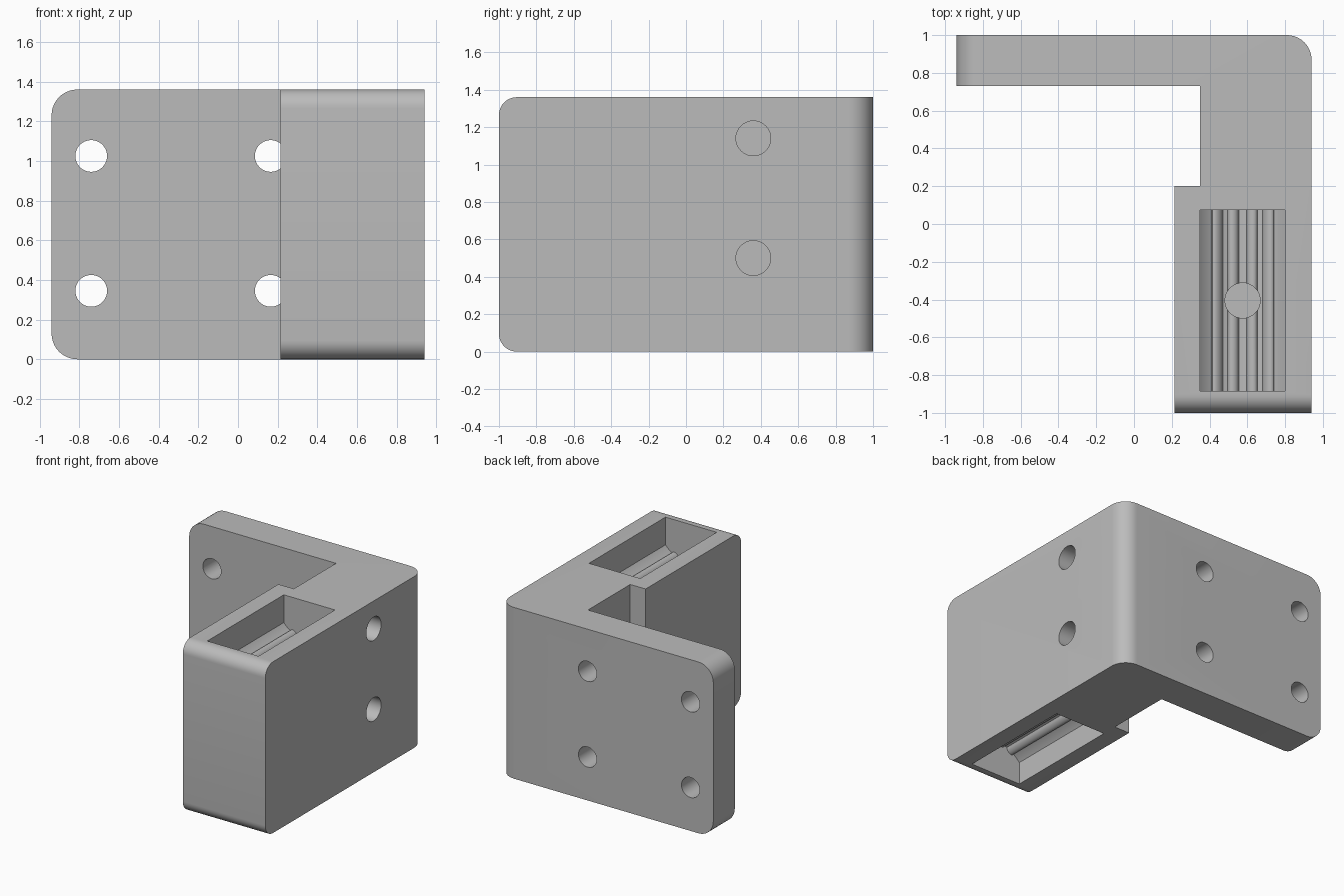
import bpy, bmesh, math
from mathutils import Matrix, Vector

cube = bpy.data.objects.get("Cube")
if cube:
    bpy.data.objects.remove(cube, do_unlink=True)

HEIGHT = 1.36

grey = bpy.data.materials.new("plain_grey")
grey.use_nodes = True
colour = (0.5, 0.5, 0.5, 1)
grey.diffuse_color = colour
grey.node_tree.nodes["Principled BSDF"].inputs["Base Color"].default_value = colour


def to_object(name, bm):
    bmesh.ops.recalc_face_normals(bm, faces=bm.faces)
    mesh = bpy.data.meshes.new(name)
    bm.to_mesh(mesh)
    bm.free()
    mesh.materials.append(grey)
    obj = bpy.data.objects.new(name, mesh)
    bpy.context.collection.objects.link(obj)
    return obj


def prism(points, direction):
    """Extrude a closed outline along a direction."""
    bm = bmesh.new()
    face = bm.faces.new([bm.verts.new(p) for p in points])
    made = bmesh.ops.extrude_face_region(bm, geom=[face])["geom"]
    verts = [v for v in made if isinstance(v, bmesh.types.BMVert)]
    bmesh.ops.translate(bm, verts=verts, vec=direction)
    return bm


def round_edges(bm, test, radius):
    edges = [e for e in bm.edges if test(*(v.co for v in e.verts))]
    bmesh.ops.bevel(bm, geom=edges, offset=radius, segments=10, profile=0.5, affect="EDGES")


def cut(target, bm):
    cutter = to_object("cutter", bm)
    cutter.hide_render = True
    mod = target.modifiers.new("cut", "BOOLEAN")
    mod.operation = "DIFFERENCE"
    mod.solver = "EXACT"
    mod.object = cutter
    bpy.context.view_layer.objects.active = target
    bpy.ops.object.modifier_apply(modifier=mod.name)
    bpy.data.objects.remove(cutter, do_unlink=True)


def bore(centre, axis, radius, depth):
    bm = bmesh.new()
    turn = Vector(axis).to_track_quat("Z", "Y").to_matrix().to_4x4()
    bmesh.ops.create_cone(bm, cap_ends=True, segments=40, radius1=radius, radius2=radius,
                          depth=depth, matrix=Matrix.Translation(centre) @ turn)
    return bm


# Angled body: back plate, arm and thick front block
plan = [(-0.94, 1), (-0.94, 0.73), (0.35, 0.73), (0.35, 0.2),
        (0.215, 0.2), (0.215, -1), (0.94, -1), (0.94, 1)]
bm = prism([(x, y, 0) for x, y in plan], (0, 0, HEIGHT))
round_edges(bm, lambda a, b: min(a.x, b.x) > 0.93 and min(a.y, b.y) > 0.99, 0.13)
round_edges(bm, lambda a, b: max(a.x, b.x) < -0.93 and abs(a.z - b.z) < 0.01, 0.13)
round_edges(bm, lambda a, b: max(a.y, b.y) < -0.99 and abs(a.z - b.z) < 0.01, 0.095)
bracket = to_object("angle_bracket", bm)


# Pockets with a dished, ribbed floor, in the top and the underside
def pocket(rim, floor):
    middle, half, dish = 0.575, 0.225, 0.3
    sign = 1 if rim > floor else -1
    ribs = [-0.135, -0.05, 0.05, 0.135]
    rib_radius = 0.029
    outline = [(middle + half, rim), (middle - half, rim)]
    steps = 90
    for i in range(steps + 1):
        u = half * (2 * i / steps - 1)
        depth = math.sqrt(dish ** 2 - u ** 2) - math.sqrt(dish ** 2 - half ** 2)
        bump = max(math.sqrt(max(rib_radius ** 2 - (u - r) ** 2, 0)) for r in ribs)
        outline.append((middle + u, floor - sign * (depth - bump)))
    return prism([(x, -0.885, z) for x, z in outline], (0, 0.96, 0))


cut(bracket, pocket(HEIGHT + 0.1, 1.14))
cut(bracket, pocket(-0.1, 0.18))

# Four screw holes through the back plate
for x in (-0.74, 0.165):
    for z in (0.345, 1.025):
        cut(bracket, bore((x, 0.865, z), (0, 1, 0), 0.08, 0.4))

# Blind holes in the side of the arm and in the pocket floor
for z in (0.5, 1.14):
    cut(bracket, bore((0.84, 0.36, z), (1, 0, 0), 0.093, 0.8))
cut(bracket, bore((0.575, -0.405, 1.05), (0, 0, 1), 0.093, 0.5))

# Smooth rounds with crisp edges
bpy.ops.object.select_all(action="DESELECT")
bracket.select_set(True)
bpy.context.view_layer.objects.active = bracket
bpy.ops.object.shade_smooth_by_angle(angle=math.radians(30))
